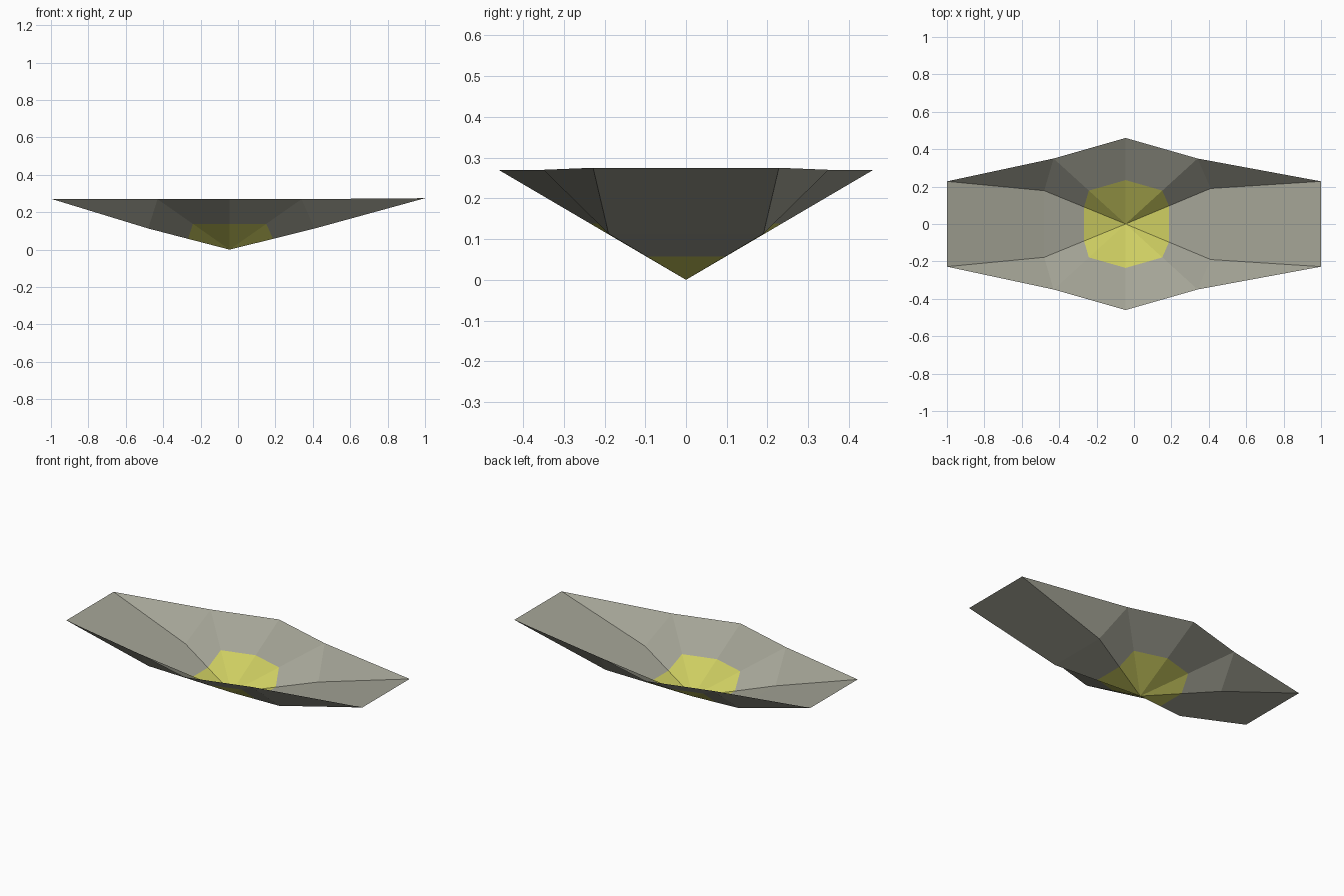
import bpy, bmesh
from mathutils import Vector

if "Cube" in bpy.data.objects:
    bpy.data.objects.remove(bpy.data.objects["Cube"])


def material(name, rgb):
    m = bpy.data.materials.new(name)
    m.diffuse_color = (*rgb, 1)
    m.use_nodes = True
    m.node_tree.nodes["Principled BSDF"].inputs["Base Color"].default_value = m.diffuse_color
    return m


pale_grey = material("pale_grey", (0.37, 0.37, 0.305))
yellow = material("yellow", (0.61, 0.61, 0.12))


def sheet(name, faces, mat):
    """Open thin sheet from lists of corner points, normals facing up."""
    bm = bmesh.new()
    for pts in faces:
        bm.faces.new([bm.verts.new(p) for p in pts])
    bmesh.ops.remove_doubles(bm, verts=bm.verts, dist=1e-4)
    for f in bm.faces:
        f.normal_update()
        if f.normal.z < 0:
            f.normal_flip()
    me = bpy.data.meshes.new(name)
    bm.to_mesh(me)
    bm.free()
    me.materials.append(mat)
    ob = bpy.data.objects.new(name, me)
    bpy.context.collection.objects.link(ob)


# Back half of the radial outline, right to left; the front half mirrors it
centre = Vector((-0.045, 0, 0))
half = [Vector(p) for p in ((0.41, 0.19, 0.113), (0.34, 0.35, 0.27),
                            (-0.045, 0.46, 0.27), (-0.43, 0.35, 0.27),
                            (-0.48, 0.178, 0.113))]


def flip(p):
    return Vector((p.x, -p.y, p.z))


ring = half + [flip(p) for p in reversed(half)]
pairs = list(zip(ring, ring[1:] + ring[:1]))


def inner(p):
    return centre.lerp(p, 0.51)


# Yellow heart of the flower
sheet("flower_centre", [(centre, inner(a), inner(b)) for a, b in pairs], yellow)

# Grey petals: band around the heart, then the two long ends
petals = [(inner(a), a, b, inner(b)) for a, b in pairs]
for mid, shoulder, tip in ((half[0], half[1], Vector((1, 0.228, 0.275))),
                           (half[4], half[3], Vector((-1, 0.228, 0.272)))):
    petals.append((mid, tip, shoulder))
    petals.append((flip(mid), flip(shoulder), flip(tip)))
    petals.append((mid, flip(mid), flip(tip), tip))
sheet("petals", petals, pale_grey)
